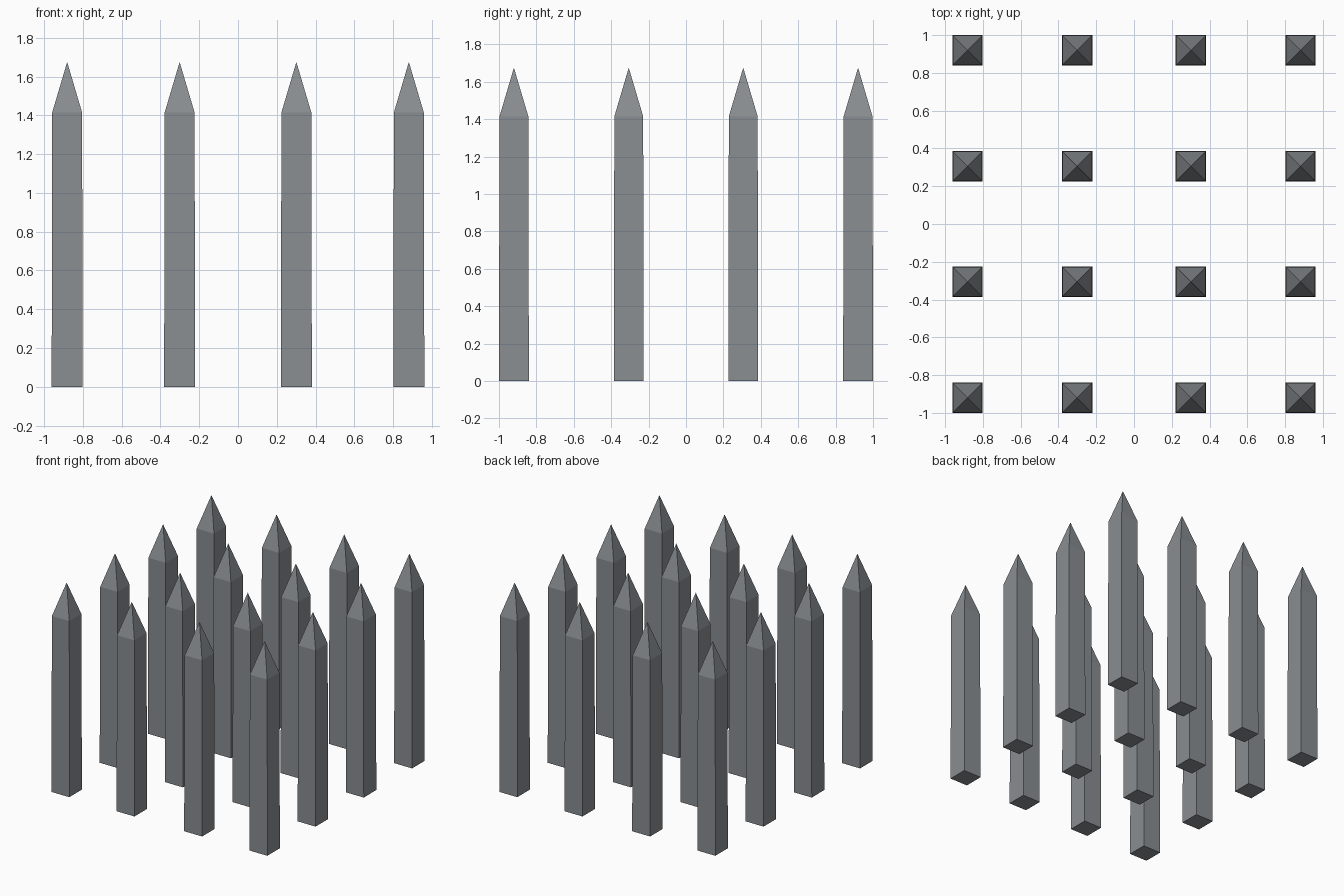
import bpy, bmesh

if "Cube" in bpy.data.objects:
    bpy.data.objects.remove(bpy.data.objects["Cube"])

# One flat grey for every spike
grey = bpy.data.materials.new("steel_grey")
grey.diffuse_color = (0.25, 0.27, 0.285, 1.0)
grey.use_nodes = True
grey.node_tree.nodes["Principled BSDF"].inputs["Base Color"].default_value = grey.diffuse_color

BASE, SHOULDER, TIP_Z, SHOULDER_Z = 0.08, 0.077, 1.675, 1.415


def ring(bm, half, z):
    return [bm.verts.new((sx * half, sy * half, z))
            for sx, sy in ((-1, -1), (1, -1), (1, 1), (-1, 1))]


# Spike: slightly tapered square shaft with a pyramid point
mesh = bpy.data.meshes.new("spike")
bm = bmesh.new()
low, high = ring(bm, BASE, 0), ring(bm, SHOULDER, SHOULDER_Z)
tip = bm.verts.new((0, 0, TIP_Z))
bm.faces.new(low[::-1])
for i in range(4):
    j = (i + 1) % 4
    bm.faces.new((low[i], low[j], high[j], high[i]))
    bm.faces.new((high[i], high[j], tip))
bm.to_mesh(mesh)
bm.free()
mesh.materials.append(grey)

# Four by four grid of spikes
for row, y in enumerate((-0.92, -0.306, 0.306, 0.92)):
    for col, x in enumerate((-0.881, -0.301, 0.301, 0.881)):
        spike = bpy.data.objects.new(f"spike_{row + 1}_{col + 1}", mesh)
        spike.location = (x, y, 0)
        bpy.context.collection.objects.link(spike)
